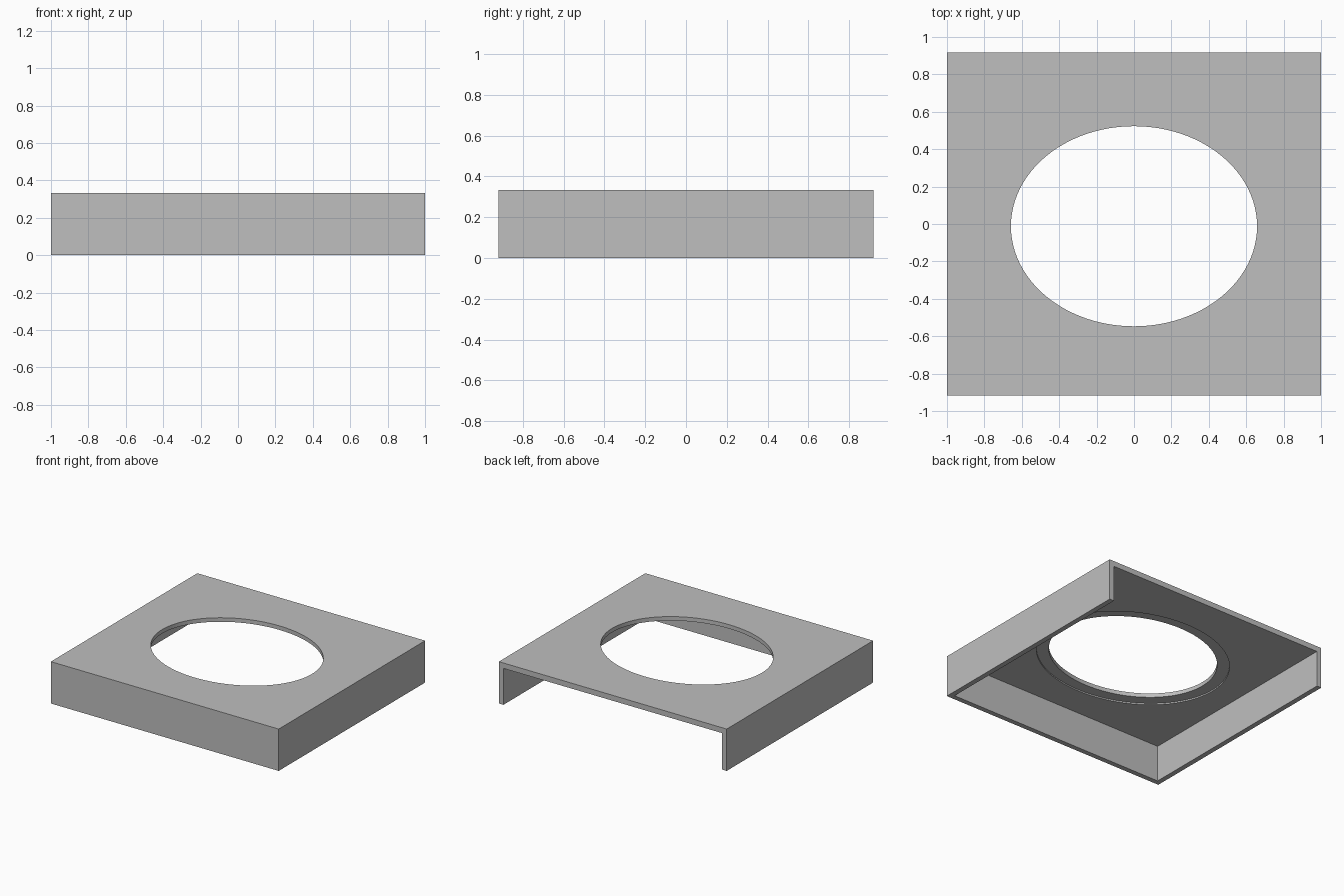
import bpy

if "Cube" in bpy.data.objects:
    bpy.data.objects.remove(bpy.data.objects["Cube"])

WIDTH, DEPTH, HEIGHT = 2.0, 1.836, 0.332
WALL, TOP = 0.04, 0.043
HOLE_Y = -0.012

grey = bpy.data.materials.new("light grey")
grey.diffuse_color = (0.52, 0.52, 0.52, 1)
grey.use_nodes = True
grey.node_tree.nodes["Principled BSDF"].inputs["Base Color"].default_value = grey.diffuse_color


def box(name, lo, hi):
    mid = [(a + b) / 2 for a, b in zip(lo, hi)]
    bpy.ops.mesh.primitive_cube_add(size=1, location=mid)
    ob = bpy.context.object
    ob.name = name
    ob.scale = [b - a for a, b in zip(lo, hi)]
    bpy.ops.object.transform_apply(location=True, rotation=False, scale=True)
    return ob


def oval(name, rx, ry, z0, z1):
    bpy.ops.mesh.primitive_cylinder_add(vertices=96, radius=1, depth=z1 - z0,
                                        location=(0, HOLE_Y, (z0 + z1) / 2))
    ob = bpy.context.object
    ob.name = name
    ob.scale = (rx, ry, 1)
    bpy.ops.object.transform_apply(location=True, rotation=False, scale=True)
    return ob


def cut(target, cutter):
    cutter.hide_render = True
    mod = target.modifiers.new(cutter.name, 'BOOLEAN')
    mod.operation = 'DIFFERENCE'
    mod.solver = 'EXACT'
    mod.object = cutter
    bpy.context.view_layer.objects.active = target
    bpy.ops.object.modifier_apply(modifier=mod.name)
    bpy.data.objects.remove(cutter)


# Cover block
x, y = WIDTH / 2, DEPTH / 2
cover = box("cover", (-x, -y, 0), (x, y, HEIGHT))
cover.data.materials.append(grey)

# Hollow inside, open at the bottom and the back
under = HEIGHT - TOP
cut(cover, box("cavity", (-x + WALL, -y + WALL, -0.1), (x - WALL, y + 0.1, under)))

# Shallow oval recess on the underside, then the oval opening through the top
cut(cover, oval("recess", 0.75, 0.62, under - 0.1, under + 0.011))
cut(cover, oval("opening", 0.658, 0.535, under - 0.1, HEIGHT + 0.1))

# Smooth the oval rims, keep the other edges sharp
bpy.ops.object.select_all(action='DESELECT')
cover.select_set(True)
bpy.context.view_layer.objects.active = cover
bpy.ops.object.shade_smooth_by_angle()
